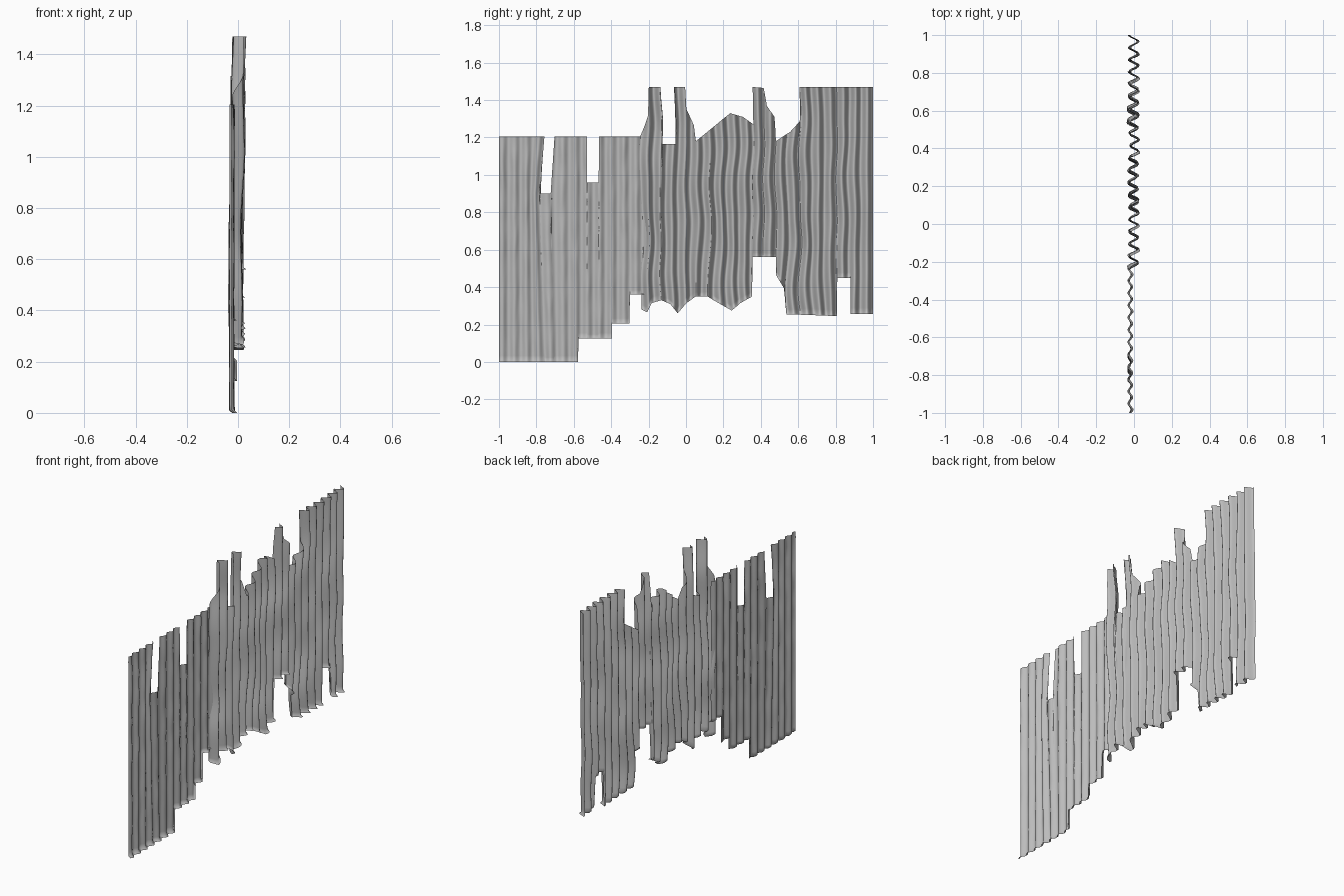
import bpy
from math import sin, cos, pi, exp
from mathutils import noise, Vector

cube = bpy.data.objects.get("Cube")
if cube:
    bpy.data.objects.remove(cube, do_unlink=True)

# Weathered grey metal
metal = bpy.data.materials.new("weathered_grey_metal")
metal.use_nodes = True
GREY = (0.5, 0.5, 0.5, 1)
metal.diffuse_color = GREY
bsdf = metal.node_tree.nodes["Principled BSDF"]
bsdf.inputs["Base Color"].default_value = GREY
bsdf.inputs["Roughness"].default_value = 0.8

PITCH = 0.065  # width of one corrugation


def lerp_profile(points, y):
    """Height of a (y, z) polyline at y."""
    if y <= points[0][0]:
        return points[0][1]
    for (y0, z0), (y1, z1) in zip(points, points[1:]):
        if y <= y1:
            return z0 + (z1 - z0) * (y - y0) / (y1 - y0)
    return points[-1][1]


def corrugated_sheet(name, top, bottom, rows, bend):
    """Sheet filling the area between two edge profiles, shaped by bend(y, z)."""
    start, end = top[0][0], top[-1][0]
    count = round((end - start) / PITCH * 12)
    ys = {round(start + (end - start) * i / count, 4) for i in range(count + 1)}
    ys |= {p[0] for p in top + bottom if start <= p[0] <= end}
    ys = sorted(ys)
    steps = [0, 0.01] + [i / rows for i in range(1, rows + 1)]
    verts, faces, n = [], [], len(steps)
    for i, y in enumerate(ys):
        low, high = lerp_profile(bottom, y), lerp_profile(top, y)
        for j, t in enumerate(steps):
            z = low + (high - low) * t
            x, yy = bend(y, z)
            lip = 0.012 if j == 0 else 0  # lower edge curls outward
            verts.append((x + lip, yy, z))
            if i and j:
                a = i * n + j
                faces.append((a - n - 1, a - 1, a, a - n))
    mesh = bpy.data.meshes.new(name)
    mesh.from_pydata(verts, [], faces)
    mesh.materials.append(metal)
    mesh.shade_smooth()
    obj = bpy.data.objects.new(name, mesh)
    bpy.context.collection.objects.link(obj)


def wave(y):
    return -cos(2 * pi * (y - 1) / PITCH)


def bend_flat(y, z):
    dent = noise.noise(Vector((y * 25, z * 9, 0)))
    x = -0.025 + (0.009 + 0.003 * dent) * wave(y) + 0.003 * dent * min(z, 1)
    # The strip beside the first slot leans over
    lean = max(0, min((1.205 - z) / 0.305, z / 0.9))
    return x, y - 0.028 * lean * exp(-((y + 0.75) / 0.07) ** 2)


def bend_buckled(y, z):
    dent = noise.noise(Vector((y * 6, z * 3.5, 5)))
    sway = noise.noise(Vector((y * 5, z * 4, 9)))
    x = -0.009 + 0.014 * max(0, z - 0.5) + 0.023 * wave(y) + 0.012 * dent
    edge = min(1, (1 - y) * 6)  # outer end stays straight
    return x, y + (0.014 * sway + 0.004 * sin(z * 11)) * edge


# Flat sheet with two slots and a stepped lower edge
flat_top = [(-1, 1.205), (-0.757, 1.205), (-0.755, 0.9), (-0.705, 0.9),
            (-0.703, 1.205), (-0.53, 1.205), (-0.528, 0.96), (-0.467, 0.96),
            (-0.465, 1.205), (-0.21, 1.205)]
flat_bottom = [(-1, 0), (-0.577, 0), (-0.575, 0.125), (-0.397, 0.125),
               (-0.395, 0.205), (-0.302, 0.205), (-0.3, 0.36), (-0.21, 0.36)]
corrugated_sheet("flat_sheet", flat_top, flat_bottom, 36, bend_flat)

# Buckled sheet with torn edges
torn_top = [(-0.24, 1.21), (-0.205, 1.32), (-0.195, 1.47), (-0.132, 1.47),
            (-0.13, 1.165), (-0.062, 1.165), (-0.06, 1.47), (-0.002, 1.47),
            (0, 1.35), (0.04, 1.265), (0.05, 1.18), (0.125, 1.24),
            (0.235, 1.33), (0.3, 1.31), (0.355, 1.27), (0.36, 1.47),
            (0.415, 1.465), (0.43, 1.37), (0.47, 1.31), (0.48, 1.18),
            (0.555, 1.23), (0.605, 1.29), (0.61, 1.47), (1, 1.47)]
torn_bottom = [(-0.24, 0.28), (-0.21, 0.265), (-0.185, 0.315), (-0.135, 0.33),
               (-0.09, 0.31), (-0.05, 0.26), (0, 0.315), (0.055, 0.35),
               (0.125, 0.35), (0.24, 0.275), (0.29, 0.315), (0.357, 0.35),
               (0.36, 0.56), (0.48, 0.56), (0.485, 0.465), (0.535, 0.395),
               (0.54, 0.255), (0.805, 0.245), (0.81, 0.45), (0.88, 0.45),
               (0.885, 0.255), (1, 0.255)]
corrugated_sheet("buckled_sheet", torn_top, torn_bottom, 36, bend_buckled)
